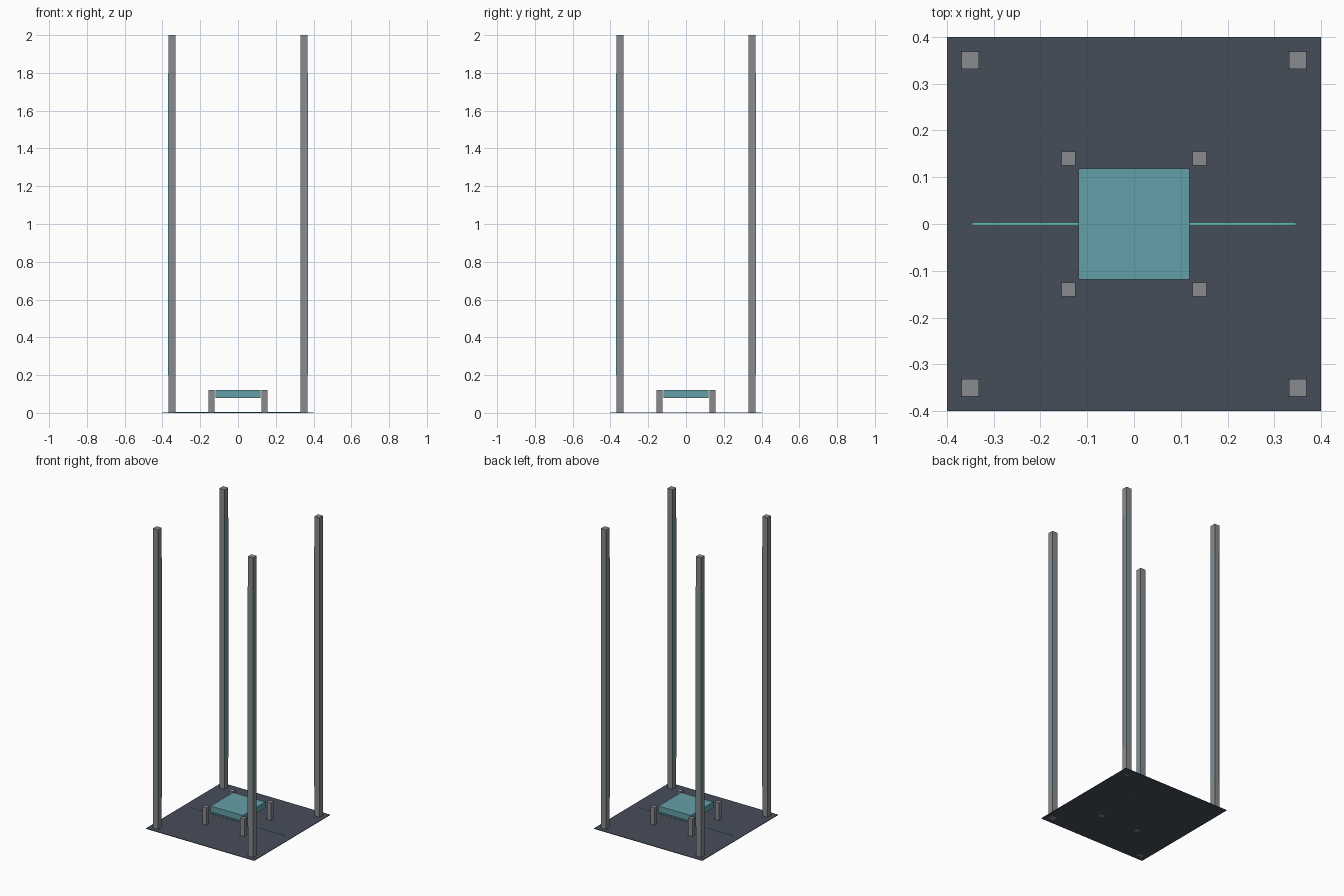
import bpy

cube = bpy.data.objects.get("Cube")
if cube:
    bpy.data.objects.remove(cube, do_unlink=True)


def material(name, r, g, b):
    m = bpy.data.materials.new(name)
    m.use_nodes = True
    m.diffuse_color = (r, g, b, 1)
    m.node_tree.nodes["Principled BSDF"].inputs["Base Color"].default_value = (r, g, b, 1)
    return m


slate = material("dark slate", 0.061, 0.074, 0.102)
grey = material("steel grey", 0.246, 0.258, 0.275)
teal = material("soft teal", 0.127, 0.352, 0.392)
mint = material("bright mint", 0.10, 0.515, 0.43)


def box(name, x, y, width, depth, bottom, top, mat):
    """Box with a centred footprint, standing between two heights."""
    bpy.ops.mesh.primitive_cube_add(size=1, location=(x, y, (bottom + top) / 2))
    ob = bpy.context.object
    ob.name = name
    ob.scale = (width, depth, top - bottom)
    bpy.ops.object.transform_apply(location=False, rotation=False, scale=True)
    ob.data.materials.append(mat)
    return ob


FLOOR = 0.003
POST, POST_W = 0.35, 0.038
STRIP = 0.003

# Floor slab and floating central platform
box("floor", 0, 0, 0.8, 0.8, 0, FLOOR, slate)
box("platform", 0, 0, 0.238, 0.238, 0.08, 0.12, teal)

# Thin line across the floor
box("floor_line", 0, 0, 0.69, 0.004, FLOOR, FLOOR + 0.002, mint)

for sx, side in ((-1, "right"), (1, "left")):
    for sy, end in ((-1, "front"), (1, "back")):
        tag = f"{end}_{side}"
        # Tall corner post and short platform post
        box(f"tall_post_{tag}", sx * POST, sy * POST, POST_W, POST_W, 0, 2, grey)
        box(f"short_post_{tag}", sx * 0.14, sy * 0.14, 0.03, 0.03, 0, 0.12, grey)
        # Slim strips set into the corners of the tall post
        reach = POST_W / 2 - STRIP / 2 + 0.0005
        for cx in (-1, 1):
            for cy in (-1, 1):
                box(f"corner_strip_{tag}", sx * POST + cx * reach, sy * POST + cy * reach,
                    STRIP, STRIP, 0.2, 1.8, teal)
